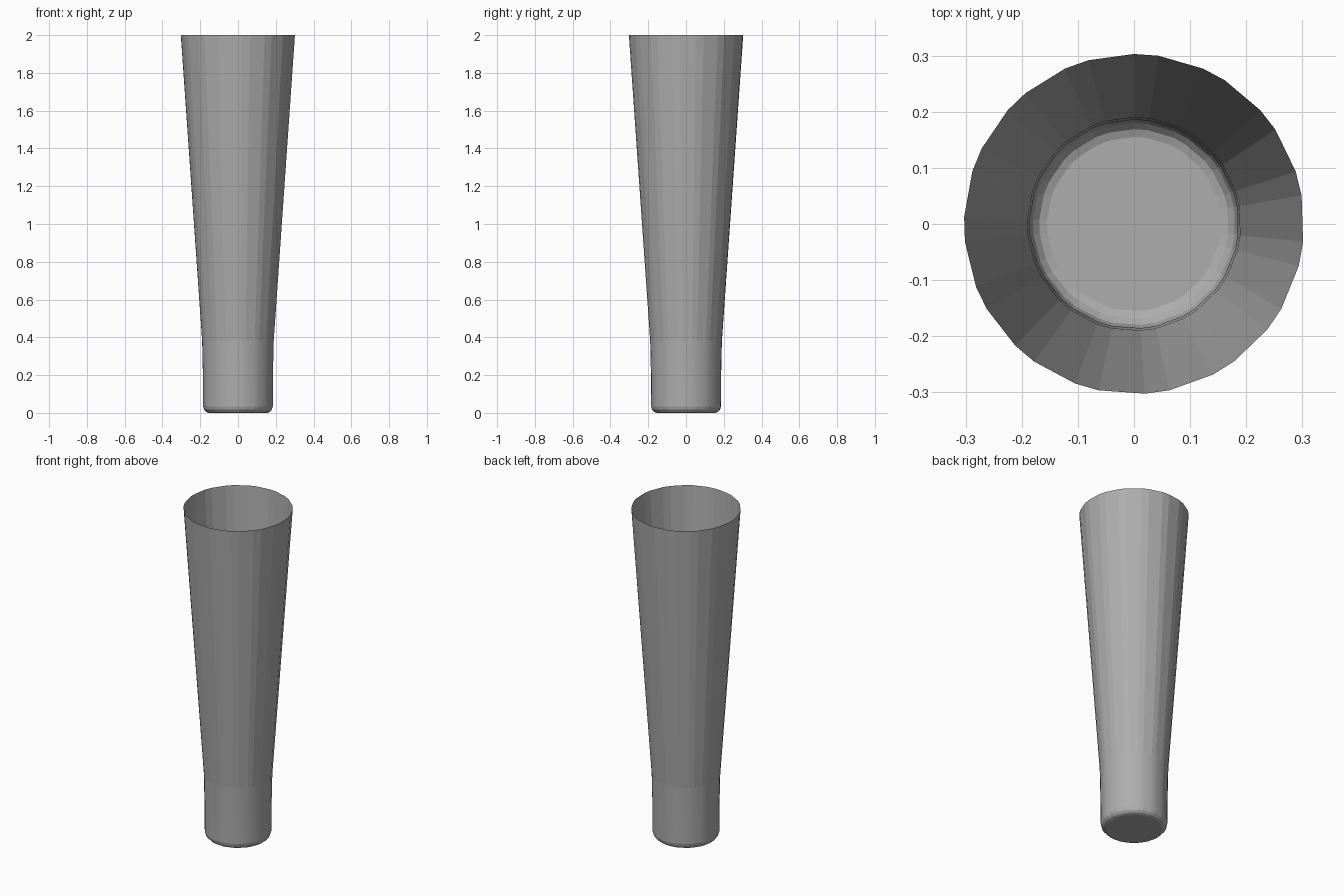
import bpy, bmesh
from math import radians, cos, sin

if "Cube" in bpy.data.objects:
    bpy.data.objects.remove(bpy.data.objects["Cube"])

# Uneven 30-sided outline: alternating narrow and wide flats, 15 repeats
angles = []
for k in range(15):
    angles += [radians(9.7 + 24 * k), radians(18 + 24 * k)]

# Wall profile (radius, height), from rounded foot to open rim
profile = [(0.155, 0.0), (0.169, 0.005), (0.180, 0.017), (0.185, 0.035),
           (0.186, 0.2), (0.190, 0.38), (0.303, 2.0)]

bm = bmesh.new()
rings = [[bm.verts.new((r * cos(a), r * sin(a), z)) for a in angles]
         for r, z in profile]
n = len(angles)

# Side walls: smooth foot, faceted taper
for level, (low, high) in enumerate(zip(rings, rings[1:])):
    for i in range(n):
        j = (i + 1) % n
        face = bm.faces.new((low[i], low[j], high[j], high[i]))
        face.smooth = 2 < level < 5

# Flat bottom fan; the top stays open
centre = bm.verts.new((0, 0, 0))
for i in range(n):
    bm.faces.new((centre, rings[0][(i + 1) % n], rings[0][i]))

mesh = bpy.data.meshes.new("tapered_cup")
bm.to_mesh(mesh)
bm.free()
cup = bpy.data.objects.new("tapered_cup", mesh)
bpy.context.collection.objects.link(cup)

# Dark grey surface
grey = bpy.data.materials.new("dark_grey")
grey.diffuse_color = (0.42, 0.42, 0.42, 1)
grey.use_nodes = True
grey.node_tree.nodes["Principled BSDF"].inputs["Base Color"].default_value = grey.diffuse_color
mesh.materials.append(grey)
